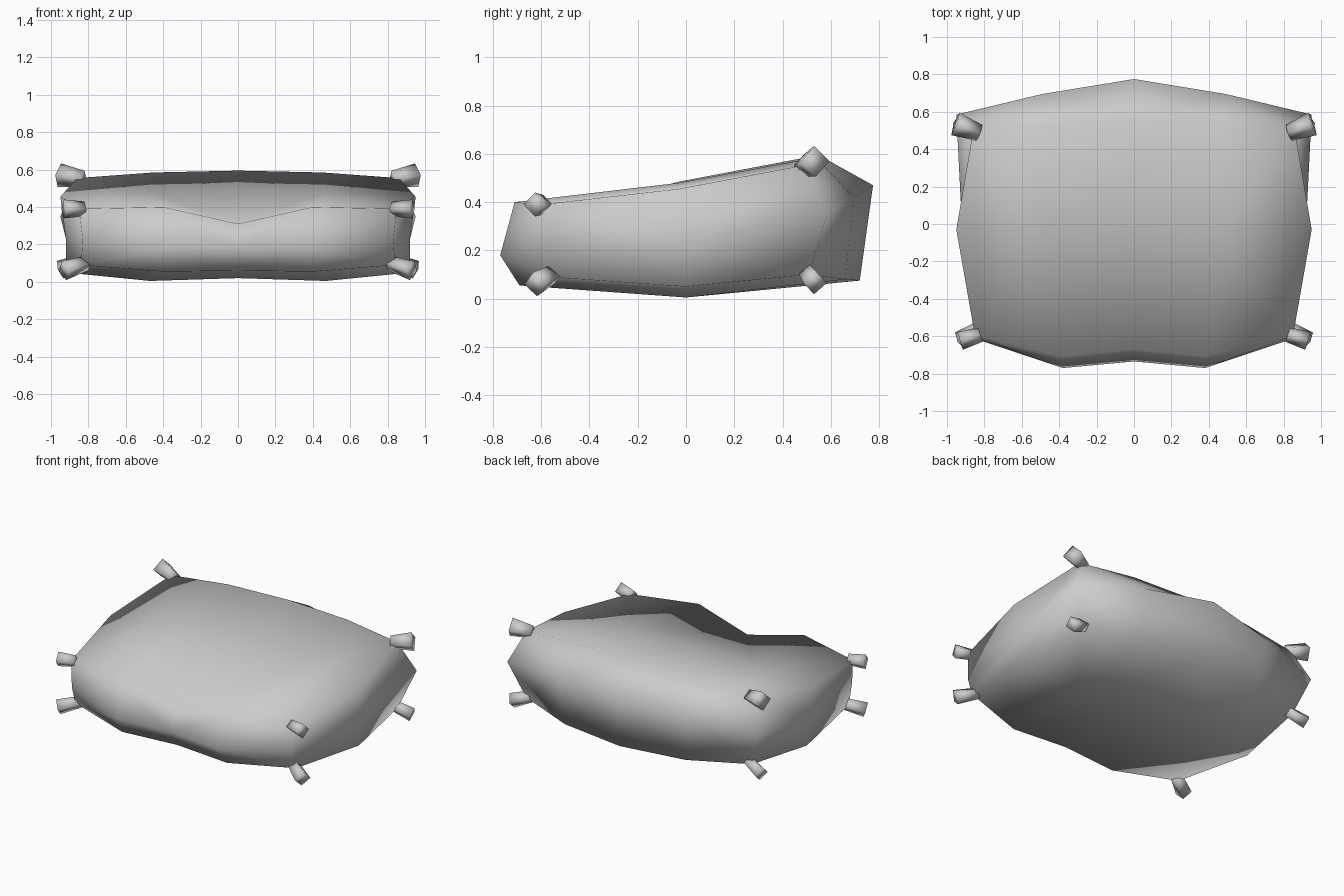
import bpy
import bmesh
from mathutils import Vector, Matrix

cube = bpy.data.objects.get("Cube")
if cube:
    bpy.data.objects.remove(cube, do_unlink=True)

# Single plain cloth colour
cloth = bpy.data.materials.new("grey_cloth")
cloth.use_nodes = True
colour = (0.6, 0.6, 0.6, 1)
cloth.diffuse_color = colour
cloth.node_tree.nodes["Principled BSDF"].inputs["Base Color"].default_value = colour


def finish(name, bm):
    """Turn a half-model bmesh into a smooth object mirrored across x."""
    bmesh.ops.recalc_face_normals(bm, faces=bm.faces)
    for face in bm.faces:
        face.smooth = True
    mesh = bpy.data.meshes.new(name)
    bm.to_mesh(mesh)
    bm.free()
    mesh.materials.append(cloth)
    obj = bpy.data.objects.new(name, mesh)
    bpy.context.collection.objects.link(obj)
    mirror = obj.modifiers.new("mirror", "MIRROR")
    mirror.use_clip = True
    return obj


# Cushion cross-sections, each running: front top, top, back top, back,
# back bottom, bottom, front bottom, front
centre = [(0, -.67, .31), (0, -.03, .485), (0, .55, .595), (0, .775, .47),
          (0, .72, .075), (0, 0, .02), (0, -.66, .06), (0, -.735, .18)]
middle = [(.4, -.71, .4), (.47, -.03, .48), (.45, .54, .585), (.49, .695, .42),
          (.46, .66, .08), (.47, 0, .005), (.4, -.69, .055), (.38, -.77, .18)]
side = [(.85, -.6, .39), (.95, -.03, .455), (.86, .5, .555), (.95, .585, .35),
        (.86, .51, .1), (.92, 0, .05), (.84, -.57, .09), (.83, -.62, .22)]

# Cushion body: loft the sections, then close the side panel with a fan
bm = bmesh.new()
rings = [[bm.verts.new(p) for p in ring] for ring in (centre, middle, side)]
hub = bm.verts.new((.92, 0, .23))
count = len(centre)
for i in range(count):
    j = (i + 1) % count
    a, b, c = rings
    bm.faces.new((a[i], a[j], b[j], b[i]))
    # Folds run from each corner to the middle of the panel
    if i % 2 == 0:
        bm.faces.new((b[i], b[j], c[i]))
        bm.faces.new((b[j], c[j], c[i]))
    else:
        bm.faces.new((b[i], b[j], c[j]))
        bm.faces.new((b[i], c[j], c[i]))
    bm.faces.new((c[i], c[j], hub))
finish("cushion_body", bm)


def corner_tuft(name, corner, tip, neck, head):
    """Four-sided flared tuft pulled out of a cushion corner."""
    start, end = Vector(corner), Vector(tip)
    axis = end - start
    start -= axis * 0.35
    axis = end - start
    bm = bmesh.new()
    place = Matrix.Translation((start + end) / 2) @ axis.to_track_quat("Z", "Y").to_matrix().to_4x4()
    bmesh.ops.create_cone(bm, cap_ends=True, segments=4, radius1=neck, radius2=head,
                          depth=axis.length, matrix=place)
    finish(name, bm)


# Tufts on the corners of one side, mirrored to the other
corner_tuft("front_top_tuft", side[0], (.93, -.625, .39), .04, .05)
corner_tuft("back_top_tuft", side[2], (.955, .535, .57), .045, .064)
corner_tuft("back_bottom_tuft", side[4], (.95, .535, .065), .04, .05)
corner_tuft("front_bottom_tuft", side[6], (.93, -.625, .06), .04, .052)
